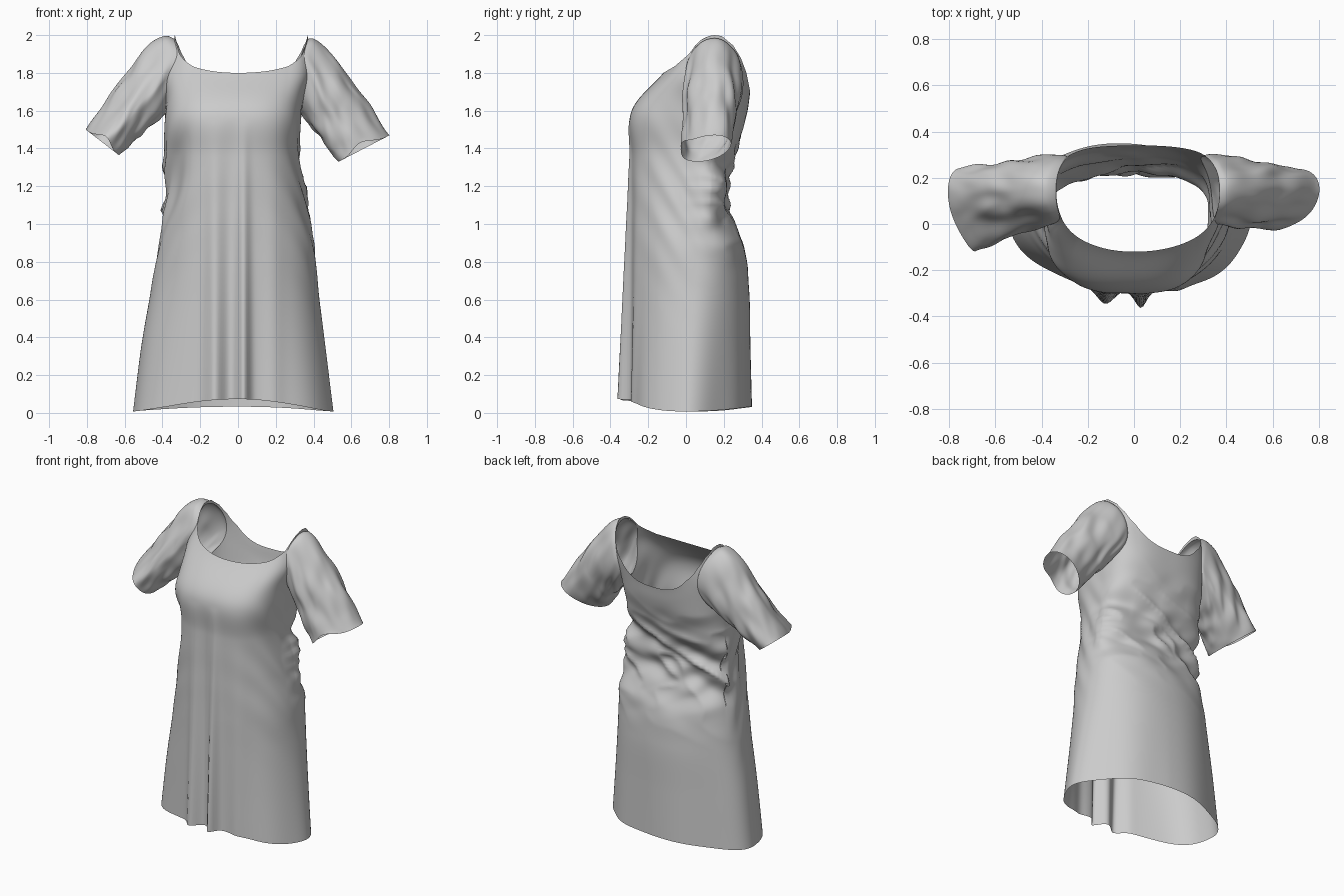
import bpy, bmesh, math
from mathutils import Vector, noise
from mathutils.bvhtree import BVHTree

if "Cube" in bpy.data.objects:
    bpy.data.objects.remove(bpy.data.objects["Cube"])

NU, SEG = 240, 16          # columns around, rows per profile span

# Body levels: z, left half width, right half width, front y, back y, squareness
LEVELS = [(0.00, .56, .50, -.300, .350, 1.95),
          (0.35, .515, .46, -.297, .342, 2.0),
          (0.65, .462, .425, -.293, .335, 2.1),
          (0.88, .425, .405, -.290, .305, 2.25),
          (1.10, .402, .365, -.288, .215, 2.4),
          (1.36, .388, .325, -.288, .255, 2.6),
          (1.57, .385, .335, -.288, .320, 2.9)]
NECK_Z = [(-.12, 1.80), (-.06, 1.835), (.016, 1.90), (.05, 1.945), (.08, 1.975),
          (.12, 1.995), (.15, 2.0), (.19, 1.995), (.25, 1.945), (.29, 1.88),
          (.32, 1.80), (.34, 1.70)]
ARM_Y, ARM_Z, ARM_RY, ARM_RZ = .145, 1.785, .148, .195


def lookup(table, v):
    for (a, p), (b, q) in zip(table, table[1:]):
        if v <= b:
            return p + (q - p) * max(0, (v - a) / (b - a))
    return table[-1][1]


def bell(v, c, w):
    return math.exp(-((v - c) / w) ** 2)


def ring_point(th, xl, xr, yf, yb, n, cy):
    c, s = math.cos(th), math.sin(th)
    r = (abs(c) ** n + abs(s) ** n) ** (-1 / n)
    return r * c * (xr if c > 0 else xl), cy + r * s * ((yb - cy) if s > 0 else (cy - yf))


def body_keys(th):
    c, s = math.cos(th), math.sin(th)
    keys = []
    for i, (z, xl, xr, yf, yb, n) in enumerate(LEVELS):
        # the skirt hangs further forward on the right
        low, cy = max(0, 1 - z / 1.0), .07
        if c > 0:
            cy -= .06 * low
            n += (-.2 if s > 0 else .15) * low
        x, y = ring_point(th, xl, xr, yf, yb, n, cy)
        if i == 0:
            z = .008 + .065 * max(0, -s) ** 3 + .025 * max(0, s) ** 2
        if i == len(LEVELS) - 1:
            z += .03 * max(0, -s)
        keys.append(Vector((x, y, z)))
    x, y = ring_point(th, .335, .37, -.12, .34, 2.1 if s < 0 else 3.0, .13)
    keys.append(Vector((x, y, lookup(NECK_Z, y))))
    return keys


def catmull(k, i, t):
    b, c = k[i], k[i + 1]
    a = k[i - 1] if i else b * 2 - c
    d = k[i + 2] if i + 2 < len(k) else c * 2 - b
    return .5 * (b * 2 + (c - a) * t + (a * 2 - b * 5 + c * 4 - d) * t * t
                 + (b * 3 - a - c * 3 + d) * t ** 3)


def drape(p, th):
    """Front pleats, side drag lines and crumpled lower back."""
    c, s = math.cos(th), math.sin(th)
    out = Vector((c, s, 0))
    q = p.copy()
    if s < -.1:
        fall = max(0, min(1, (1.55 - p.z) / 1.5)) ** .8
        q.y -= fall * (.052 * bell(p.x, -.125, .045) + .064 * bell(p.x, .03, .032)
                       + .014 * bell(p.x, .19, .05) - .012 * bell(p.x, -.045, .03))
    # broad, swagged crumples across the back
    env = bell(p.z, 1.18, .25) * max(0, min(1, (s + .25) / .6))
    f = noise.noise(Vector((p.x * 3 + 3, (p.z - .35 * p.x) * 6.5, 1.7)))
    g = noise.noise(Vector((p.x * 5, (p.z + .4 * p.x) * 9, 8.2)))
    q += out * env * (.05 * (.4 - abs(f) * 2) + .03 * g)
    # drag lines running from bust down to the back
    side = bell(s, -.25, .45) * bell(p.z, 1.15, .35)
    q += out * side * .006 * math.sin(26 * (p.z + 1.6 * p.y))
    # tucked crease on the left side
    if c < 0 and s < .3:
        q += Vector((.4, .9, 0)) * .06 * bell(p.x, -.345 - .2 * (1.25 - p.z), .045) * bell(p.z, 1.22, .2)
    # fuller shoulder yoke
    q.x *= 1 + .07 * bell(p.z, 1.79, .1)
    # broad soft waves in the skirt
    q += out * .006 * math.sin(7 * th + 1) * max(0, 1 - p.z / .8)
    return q


def grid_faces(bm, rows):
    for a, b in zip(rows, rows[1:]):
        for j in range(len(a)):
            k = (j + 1) % len(a)
            bm.faces.new((a[j], a[k], b[k], b[j]))


def finish(bm, name):
    me = bpy.data.meshes.new(name)
    bmesh.ops.recalc_face_normals(bm, faces=bm.faces)
    bm.to_mesh(me)
    bm.free()
    me.shade_smooth()
    ob = bpy.data.objects.new(name, me)
    bpy.context.collection.objects.link(ob)
    return ob


# Dress body
bm = bmesh.new()
columns = []
for j in range(NU):
    th = -math.pi + 2 * math.pi * j / NU
    keys = body_keys(th)
    pts = [catmull(keys, i, t / SEG) for i in range(len(keys) - 1) for t in range(SEG)]
    columns.append([drape(p, th) for p in pts + [keys[-1]]])
rows = [[bm.verts.new(col[i]) for col in columns] for i in range(len(columns[0]))]
grid_faces(bm, rows)
bvh = BVHTree.FromBMesh(bm)


def on_body(side, y, z):
    hit = bvh.ray_cast(Vector((side, y, z)), Vector((-side, 0, 0)))[0]
    return hit if hit and hit.x * side > .15 else Vector((side * .35, y, z))


# Armholes: remove the faces, then snap the rim to a clean oval
def arm_angle(co):
    return (co.y - ARM_Y) / ARM_RY, (co.z - ARM_Z) / ARM_RZ


gone = [f for f in bm.faces if abs(f.calc_center_median().x) > .15
        and math.hypot(*arm_angle(f.calc_center_median())) < 1]
rim = {v for f in gone for v in f.verts}
neck = set(rows[-1])
bmesh.ops.delete(bm, geom=gone, context='FACES')
for v in rim:
    if v.is_valid and v not in neck:
        a, b = arm_angle(v.co)
        d = math.hypot(a, b)
        v.co = on_body(1 if v.co.x > 0 else -1, ARM_Y + ARM_RY * a / d, ARM_Z + ARM_RZ * b / d)
finish(bm, "dress_body")


# Sleeves: loft from the armhole to an open cuff
def sleeve(name, side, centre, half_top, half_y, point, seed, lift):
    bm = bmesh.new()
    n, m = 96, 40
    rows = []
    for i in range(m + 1):
        t = i / m
        row = []
        for j in range(n):
            ph = 2 * math.pi * j / n
            c, s = math.cos(ph), math.sin(ph)
            start = on_body(side, ARM_Y + ARM_RY * s, ARM_Z + ARM_RZ * c)
            end = Vector(centre) + Vector(half_top) * c + Vector((0, half_y * s, 0))
            end += Vector((-side * .02, -point, .03)) * max(0, -s) ** 8
            p = start.lerp(end, t)
            puff = math.sin(math.pi * t ** .5)
            p += Vector((side * .6, 0, .8)) * lift * puff * max(0, c)
            p += Vector((0, .015 * max(0, s), 0)) * puff
            # folds running down the arm and slanting around it
            w = noise.noise(Vector((c * 2.2 + t * 2, s * 2.2, t * 3.5 + seed)))
            p += Vector((side * .5 * c, s, .7 * c)) * .022 * w * math.sin(math.pi * t) ** .6
            row.append(bm.verts.new(p))
        rows.append(row)
    grid_faces(bm, rows)
    finish(bm, name)


sleeve("left_sleeve", -1, (-.718, .08, 1.432), (-.088, .06, .068), .15, .045, 2.0, .075)
sleeve("right_sleeve", 1, (.668, .105, 1.40), (.135, .045, .07), .125, 0, 6.0, .04)
